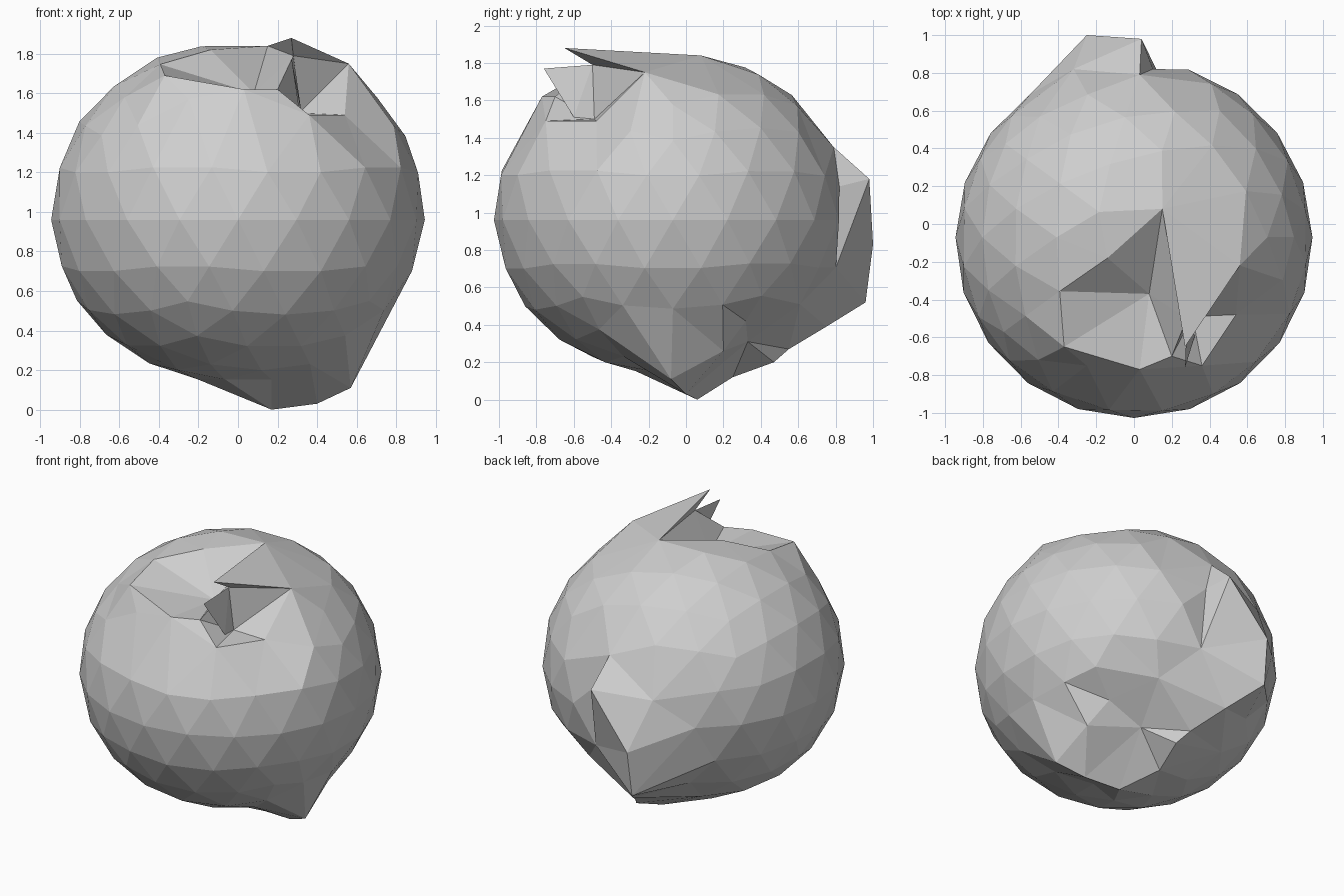
import bpy
import bmesh
from mathutils import Vector

default = bpy.data.objects.get("Cube")
if default:
    bpy.data.objects.remove(default, do_unlink=True)

CENTRE = Vector((0, -0.07, 0.96))
CLEARANCE = 0.26

# Front gash: upper lip, sunken floor, raised lower lip
front_gash = {
    "crown_fold": (0.15, 0.08, 1.84),
    "upper_lip_right": (-0.14, -0.18, 1.82),
    "upper_lip_mid": (0.28, -0.50, 1.79),
    "upper_lip_left": (0.56, -0.22, 1.75),
    "right_corner": (-0.37, -0.65, 1.69),
    "floor": (0.08, -0.37, 1.60),
    "floor_left": (0.31, -0.49, 1.50),
    "lower_lip_right": (-0.25, -0.75, 1.57),
    "lower_lip": (0.03, -0.77, 1.62),
    "lower_lip_mid": (0.20, -0.70, 1.62),
    "lower_lip_left": (0.36, -0.75, 1.49),
    "left_corner": (0.54, -0.48, 1.49),
}

# Pinched base with a hollow behind it
base_hollow = {
    "keel": (0.57, -0.08, 0.11),
    "keel_side": (0.40, 0.00, 0.03),
    "foot": (0.17, 0.06, 0.00),
    "foot_back": (0.00, 0.25, 0.12),
    "rim_left": (0.55, 0.20, 0.26),
    "dent_left": (0.47, 0.32, 0.42),
    "dent_top": (0.31, 0.61, 0.51),
    "dent_floor": (0.22, 0.33, 0.31),
    "dent_end": (0.05, 0.47, 0.20),
    "rim_back": (0.00, 0.55, 0.27),
}

# Peeled ridge on the back
back_ridge = {
    "low_mid": (-0.12, 0.75, 0.39),
    "low_point": (-0.26, 0.96, 0.52),
    "mid_point": (-0.25, 1.00, 0.83),
    "peel_point": (0.04, 0.98, 1.18),
    "peel_root": (0.10, 0.82, 1.14),
    "peel_top": (0.03, 0.79, 1.35),
    "peel_side": (-0.32, 0.82, 1.14),
}


def body_radius(n):
    """Round body, a little flat on top and drawn in below."""
    return 0.945 + 0.04 * n.z - 0.08 * n.z ** 2 - 0.012 * n.y


def ball_directions():
    ball = bmesh.new()
    bmesh.ops.create_icosphere(ball, subdivisions=3, radius=1)
    dirs = [v.co.normalized() for v in ball.verts]
    ball.free()
    return dirs


# Plain grey
grey = bpy.data.materials.new("light_grey")
grey.use_nodes = True
colour = (0.62, 0.62, 0.62, 1)
grey.diffuse_color = colour
for node in grey.node_tree.nodes:
    if node.type == "BSDF_PRINCIPLED":
        node.inputs["Base Color"].default_value = colour


def hull_object(name, points):
    """Hull the first of each pair, then move its points to the second."""
    bm = bmesh.new()
    places = {bm.verts.new(start): Vector(end) for start, end in points}
    bmesh.ops.convex_hull(bm, input=list(bm.verts))
    bmesh.ops.triangulate(bm, faces=list(bm.faces))
    bmesh.ops.recalc_face_normals(bm, faces=list(bm.faces))
    for vert in bm.verts:
        vert.co = places[vert]
    mesh = bpy.data.meshes.new(name)
    bm.to_mesh(mesh)
    bm.free()
    mesh.materials.append(grey)
    obj = bpy.data.objects.new(name, mesh)
    bpy.context.collection.objects.link(obj)


# Torn points replace the ball points next to them
skin = []
for group in (front_gash, base_hollow, back_ridge):
    for place in group.values():
        place = Vector(place)
        skin.append(((place - CENTRE).normalized(), place))
torn = [direction for direction, place in skin]
for n in ball_directions():
    if min((n - t).length for t in torn) > CLEARANCE:
        skin.append((n, CENTRE + n * body_radius(n)))
hull_object("torn_ball", skin)

# Raised flap over the gash, and the splinter hanging under it
flap_tip = (0.27, -0.65, 1.88)
splinter_tip = (0.27, -0.76, 1.77)
splinter_foot = (0.32, -0.60, 1.51)
flap = [flap_tip] + [front_gash[k] for k in
                     ("crown_fold", "upper_lip_mid", "upper_lip_left")]
splinter = [splinter_tip, splinter_foot,
            front_gash["upper_lip_mid"], front_gash["floor_left"]]
for name, corners in (("upper_flap", flap), ("splinter", splinter)):
    hull_object(name, [(c, c) for c in corners])
